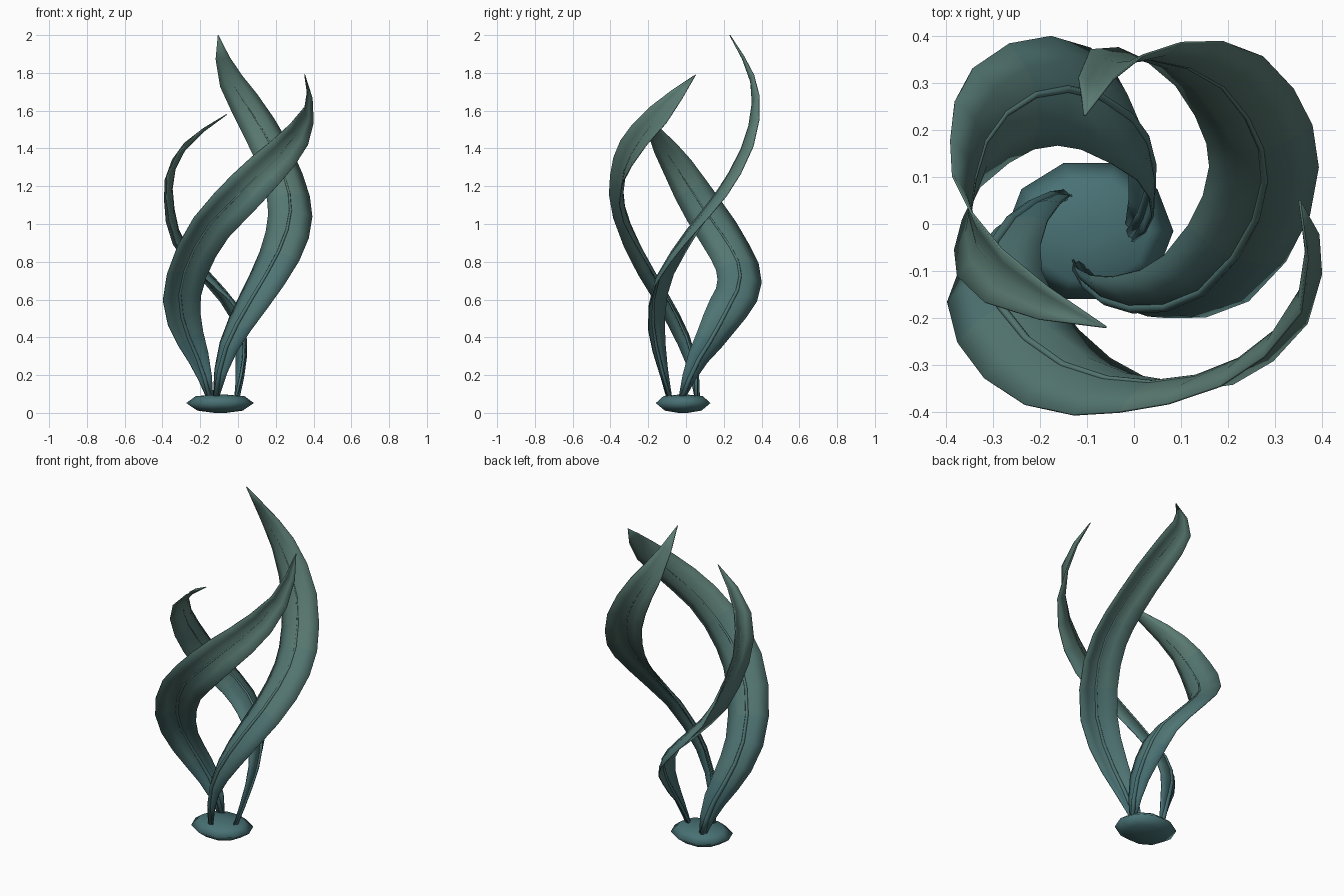
import bpy, bmesh, math
from mathutils import Vector

if "Cube" in bpy.data.objects:
    bpy.data.objects.remove(bpy.data.objects["Cube"])

# Colour bands from bluish foot to greener tips
MATS = []
for i in range(4):
    m = bpy.data.materials.new("kelp_band_%d" % i)
    m.diffuse_color = (.065 + .012 * i, .165 + .01 * i, .175 - .003 * i, 1)
    m.use_nodes = True
    m.node_tree.nodes["Principled BSDF"].inputs["Base Color"].default_value = m.diffuse_color
    MATS.append(m)

# Midrib control points: x, y, z, heading of the blade width in degrees
TALL = [(-.12, -.09, .08, -35), (-.08, -.15, .3, -35), (.01, -.18, .5, -30), (.13, -.155, .7, -20),
        (.235, -.04, .9, -8), (.278, .09, 1.07, 2), (.255, .2, 1.22, 8), (.175, .303, 1.42, 8),
        (.05, .35, 1.62, 3), (-.06, .33, 1.8, 0), (-.105, .232, 2.0, 0)]
MIDDLE = [(-.15, .06, .08, 20), (-.2, .05, .25, 25), (-.27, 0, .42, 25), (-.31, -.09, .6, 22),
          (-.265, -.205, .8, 20), (-.15, -.3, 1.0, 12), (0, -.337, 1.15, 8), (.15, -.32, 1.3, 18),
          (.29, -.24, 1.45, 40), (.368, -.1, 1.62, 72), (.353, .05, 1.79, 85)]
SHORT = [(-.005, -.02, .08, 110), (.03, .05, .25, 110), (.035, .14, .4, 106), (0, .22, .55, 102),
         (-.1, .282, .68, 98), (-.21, .275, .8, 96), (-.303, .2, .93, 94), (-.343, .08, 1.1, 92),
         (-.34, -.03, 1.27, 90), (-.25, -.135, 1.43, 90), (-.06, -.22, 1.58, 90)]
HALF_WIDTH = [.018, .053, .082, .104, .115, .116, .112, .102, .084, .055, .001]
STEPS = 16
CUP = .36


def sample(values, t):
    """Catmull-Rom interpolation of a list of vectors at t in 0..1."""
    n = len(values) - 1
    i = min(int(t * n), n - 1)
    u = t * n - i
    b, c = values[i], values[i + 1]
    a = values[i - 1] if i > 0 else b * 2 - c
    d = values[i + 2] if i + 2 <= n else c * 2 - b
    return (b * 2 + (c - a) * u + (a * 2 - b * 5 + c * 4 - d) * u**2
            + (b * 3 - a - c * 3 + d) * u**3) / 2


def finish(name, bm):
    bmesh.ops.recalc_face_normals(bm, faces=bm.faces)
    for f in bm.faces:
        f.smooth = True
        f.material_index = min(3, int(f.calc_center_median().z / .4))
    me = bpy.data.meshes.new(name)
    bm.to_mesh(me)
    bm.free()
    for m in MATS:
        me.materials.append(m)
    ob = bpy.data.objects.new(name, me)
    bpy.context.collection.objects.link(ob)
    return ob


def loft(bm, rings, closed):
    rows = [[bm.verts.new(p) for p in r] for r in rings]
    n = len(rows[0])
    for r, s in zip(rows, rows[1:]):
        for j in range(n if closed else n - 1):
            k = (j + 1) % n
            bm.faces.new((r[j], r[k], s[k], s[j]))
    if closed:
        bm.faces.new(rows[0])
        bm.faces.new(rows[-1])


def frond(name, points, side):
    path = [Vector(p) for p in points]
    strips, tubes = [], []
    for i in range(STEPS + 1):
        t = i / STEPS
        p = sample(path, t)
        tan = (sample(path, min(t + .02, 1)) - sample(path, max(t - .02, 0))).to_3d().normalized()
        ang = math.radians(p[3])
        c = p.to_3d()
        w = Vector((math.cos(ang), math.sin(ang), 0))
        w = (w - tan * w.dot(tan)).normalized()
        nrm = tan.cross(w)
        half = max(sample([Vector((h, 0)) for h in HALF_WIDTH], t)[0], .001)
        # edges curl away from the common axis
        strips.append([c + w * half * k + nrm * (side * CUP * half * k * k)
                       for k in (-1, -.5, 0, .5, 1)])
        r = .013 * (1 - t) + .001
        tubes.append([c + (w * math.cos(a) + nrm * math.sin(a)) * r
                      for a in (math.tau * k / 6 for k in range(6))])
    # cupped twisting blade
    bm = bmesh.new()
    loft(bm, strips, False)
    blade = finish(name + "_blade", bm)
    mod = blade.modifiers.new("thickness", 'SOLIDIFY')
    mod.thickness = .005
    mod.offset = 0
    # raised midrib
    bm = bmesh.new()
    loft(bm, tubes, True)
    finish(name + "_midrib", bm)


frond("tall", TALL, 1)
frond("middle", MIDDLE, -1)
frond("short", SHORT, 1)

# Squashed holdfast at the foot
bm = bmesh.new()
loft(bm, [[(-.095 + r * math.cos(math.tau * k / 10), -.015 + .85 * r * math.sin(math.tau * k / 10), z)
           for k in range(10)]
          for r, z in ((.03, 0), (.12, .012), (.179, .052), (.13, .088), (.03, .097))], True)
finish("holdfast", bm)
